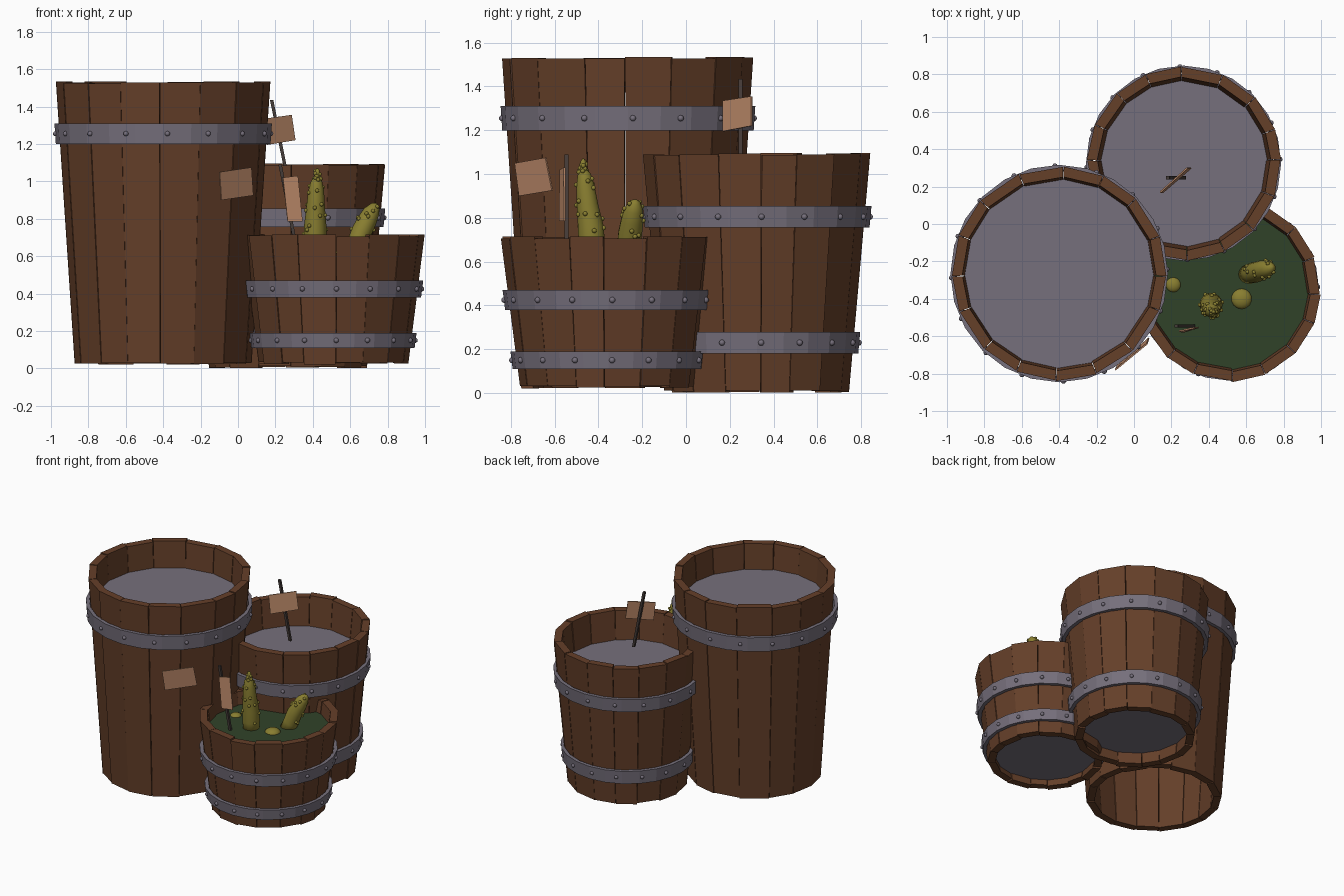
import bpy, bmesh, math, random
from mathutils import Vector

if "Cube" in bpy.data.objects:
    bpy.data.objects.remove(bpy.data.objects["Cube"])

random.seed(4)


def material(name, rgb):
    m = bpy.data.materials.new(name)
    m.diffuse_color = (*rgb, 1)
    m.use_nodes = True
    m.node_tree.nodes["Principled BSDF"].inputs["Base Color"].default_value = m.diffuse_color
    return m


WOOD = material("wood", (0.13, 0.05, 0.022))
IRON = material("iron", (0.18, 0.16, 0.20))
BRINE = material("brine", (0.03, 0.055, 0.022))
PICKLE = material("pickle", (0.25, 0.21, 0.03))
PAPER = material("paper", (0.50, 0.25, 0.14))
STICK = material("stick_wood", (0.06, 0.045, 0.04))


def finish(bm, name, mat, smooth=False):
    bmesh.ops.recalc_face_normals(bm, faces=bm.faces)
    me = bpy.data.meshes.new(name)
    bm.to_mesh(me)
    bm.free()
    me.materials.append(mat)
    for p in me.polygons:
        p.use_smooth = smooth
    ob = bpy.data.objects.new(name, me)
    bpy.context.collection.objects.link(ob)
    return ob


def polar(c, r, a, z):
    return Vector((c[0] + r * math.cos(a), c[1] + r * math.sin(a), z))


def prism(bm, pts):
    # eight corners: four below, four above
    v = [bm.verts.new(p) for p in pts]
    for f in ((3, 2, 1, 0), (4, 5, 6, 7), (0, 1, 5, 4), (1, 2, 6, 5), (2, 3, 7, 6), (3, 0, 4, 7)):
        bm.faces.new([v[i] for i in f])


def disc(name, c, r, z, mat):
    bm = bmesh.new()
    bmesh.ops.create_circle(bm, cap_ends=True, segments=32, radius=r)
    bmesh.ops.translate(bm, verts=bm.verts, vec=(c[0], c[1], z))
    finish(bm, name, mat)


def barrel(name, c, z0, z1, r0, r1, bands, fill, fill_mat, floor=None, n=16, t=0.055):
    def radius(z):
        return r0 + (r1 - r0) * (z - z0) / (z1 - z0)

    # staves of uneven width and height
    bm = bmesh.new()
    step = 2 * math.pi / n
    edges = [(i + random.uniform(-0.12, 0.12)) * step for i in range(n)]
    edges.append(edges[0] + 2 * math.pi)
    for a, b in zip(edges, edges[1:]):
        a, b = a + 0.003, b - 0.003
        lo, hi = z0 + random.uniform(-0.006, 0.006), z1 + random.uniform(-0.006, 0.006)
        j = random.uniform(-0.003, 0.005)
        pts = []
        for z, r in ((lo, r0 + j), (hi, r1 + j)):
            pts += [polar(c, r, a, z), polar(c, r, b, z), polar(c, r - t, b, z), polar(c, r - t, a, z)]
        prism(bm, pts)
    finish(bm, name + "_staves", WOOD)

    # hoops with rivets
    for k, (lo, hi) in enumerate(bands):
        bm = bmesh.new()
        seg = 24
        rings = []
        for i in range(seg):
            a = 2 * math.pi * i / seg
            rings.append([bm.verts.new(polar(c, radius(z) + d, a, z))
                          for z, d in ((lo, 0.0), (lo, 0.026), (hi, 0.026), (hi, 0.0))])
        for i in range(seg):
            p, q = rings[i], rings[(i + 1) % seg]
            for s in range(4):
                bm.faces.new((p[s], q[s], q[(s + 1) % 4], p[(s + 1) % 4]))
        finish(bm, f"{name}_hoop_{k + 1}", IRON)
        bm = bmesh.new()
        zm = (lo + hi) / 2
        for i in range(16):
            v = bmesh.ops.create_icosphere(bm, subdivisions=2, radius=0.014)["verts"]
            bmesh.ops.translate(bm, verts=v, vec=polar(c, radius(zm) + 0.024, (i + 0.1) * step, zm))
        finish(bm, f"{name}_rivets_{k + 1}", IRON, True)

    # contents and floor
    disc(name + "_contents", c, radius(fill) - t + 0.008, fill, fill_mat)
    if floor:
        disc(name + "_floor", c, radius(floor) - t + 0.008, floor, IRON)


barrel("tall_barrel", (-0.40, -0.265), 0.026, 1.53, 0.47, 0.57, [(1.20, 1.31)], 1.335, IRON)
barrel("middle_barrel", (0.265, 0.325), 0.008, 1.09, 0.42, 0.517,
       [(0.18, 0.28), (0.755, 0.855)], 0.87, IRON, 0.09)
barrel("short_barrel", (0.508, -0.355), 0.028, 0.71, 0.40, 0.487,
       [(0.11, 0.19), (0.38, 0.47)], 0.62, BRINE, 0.075)


def pickle(name, path, bumps):
    # path: (x, y, z, radius) stations, lofted and capped, plus random warts
    bm = bmesh.new()
    seg = 14
    pts = [Vector(p[:3]) for p in path]
    axis = (pts[-1] - pts[0]).normalized()
    side = axis.cross(Vector((0, 1, 0))).normalized()
    up = side.cross(axis)

    def surf(p, r, a):
        return p + (side * math.cos(a) + up * math.sin(a)) * r

    rings = [[bm.verts.new(surf(p, s[3], 2 * math.pi * i / seg)) for i in range(seg)]
             for p, s in zip(pts, path)]
    for p, q in zip(rings, rings[1:]):
        for i in range(seg):
            bm.faces.new((p[i], p[(i + 1) % seg], q[(i + 1) % seg], q[i]))
    bm.faces.new(rings[0])
    bm.faces.new(rings[-1])
    for i in range(bumps):
        k = 1 + i % (len(path) - 3)
        f = random.random()
        p = pts[k].lerp(pts[k + 1], f)
        r = path[k][3] * (1 - f) + path[k + 1][3] * f
        v = bmesh.ops.create_icosphere(bm, subdivisions=2, radius=0.011)["verts"]
        bmesh.ops.translate(bm, verts=v, vec=surf(p, r, i * 2.4))
    finish(bm, name, PICKLE, True)


pickle("standing_pickle", [(0.41, -0.425, 0.58, 0.055), (0.412, -0.43, 0.68, 0.062), (0.413, -0.435, 0.76, 0.06),
                           (0.415, -0.45, 0.86, 0.05), (0.418, -0.46, 0.95, 0.042), (0.42, -0.465, 1.00, 0.03),
                           (0.423, -0.47, 1.025, 0.014), (0.425, -0.47, 1.06, 0.011), (0.425, -0.47, 1.07, 0.004)], 32)
pickle("leaning_pickle", [(0.60, -0.27, 0.59, 0.05), (0.635, -0.262, 0.66, 0.055), (0.66, -0.255, 0.73, 0.055),
                          (0.69, -0.245, 0.79, 0.052), (0.715, -0.238, 0.84, 0.043), (0.735, -0.233, 0.872, 0.025),
                          (0.742, -0.23, 0.882, 0.006)], 18)

# pickle ends just breaking the surface
for name, x, y, r in (("floating_pickle_1", 0.575, -0.40, 0.056), ("floating_pickle_2", 0.21, -0.325, 0.041)):
    bm = bmesh.new()
    bmesh.ops.create_uvsphere(bm, u_segments=14, v_segments=10, radius=r)
    bmesh.ops.scale(bm, verts=bm.verts, vec=(1, 1, 0.6))
    bmesh.ops.translate(bm, verts=bm.verts, vec=(x, y, 0.615))
    finish(bm, name, PICKLE, True)


# paper signs
def sign(name, corners):
    bm = bmesh.new()
    p = [Vector(c) for c in corners]
    n = (p[1] - p[0]).cross(p[3] - p[0]).normalized() * 0.004
    prism(bm, [q - n for q in p] + [q + n for q in p])
    finish(bm, name, PAPER)


sign("tall_barrel_sign", [(-0.10, -0.78, 1.05), (0.07, -0.64, 1.075), (0.08, -0.61, 0.925), (-0.09, -0.76, 0.90)])
sign("middle_barrel_sign", [(0.14, 0.17, 1.335), (0.285, 0.30, 1.355), (0.305, 0.30, 1.22), (0.155, 0.17, 1.195)])
sign("short_barrel_sign", [(0.24, -0.573, 1.02), (0.32, -0.555, 1.03), (0.345, -0.553, 0.785), (0.265, -0.577, 0.785)])


# sign sticks
def stick(name, lo, hi, w=0.009):
    bm = bmesh.new()
    pts = [Vector(p) + Vector((x * w, y * w, 0)) for p in (lo, hi)
           for x, y in ((-1, -1), (1, -1), (1, 1), (-1, 1))]
    prism(bm, pts)
    finish(bm, name, STICK)


stick("middle_sign_stick", (0.27, 0.248, 0.99), (0.18, 0.248, 1.435))
stick("short_sign_stick", (0.32, -0.545, 0.60), (0.225, -0.545, 1.09))
